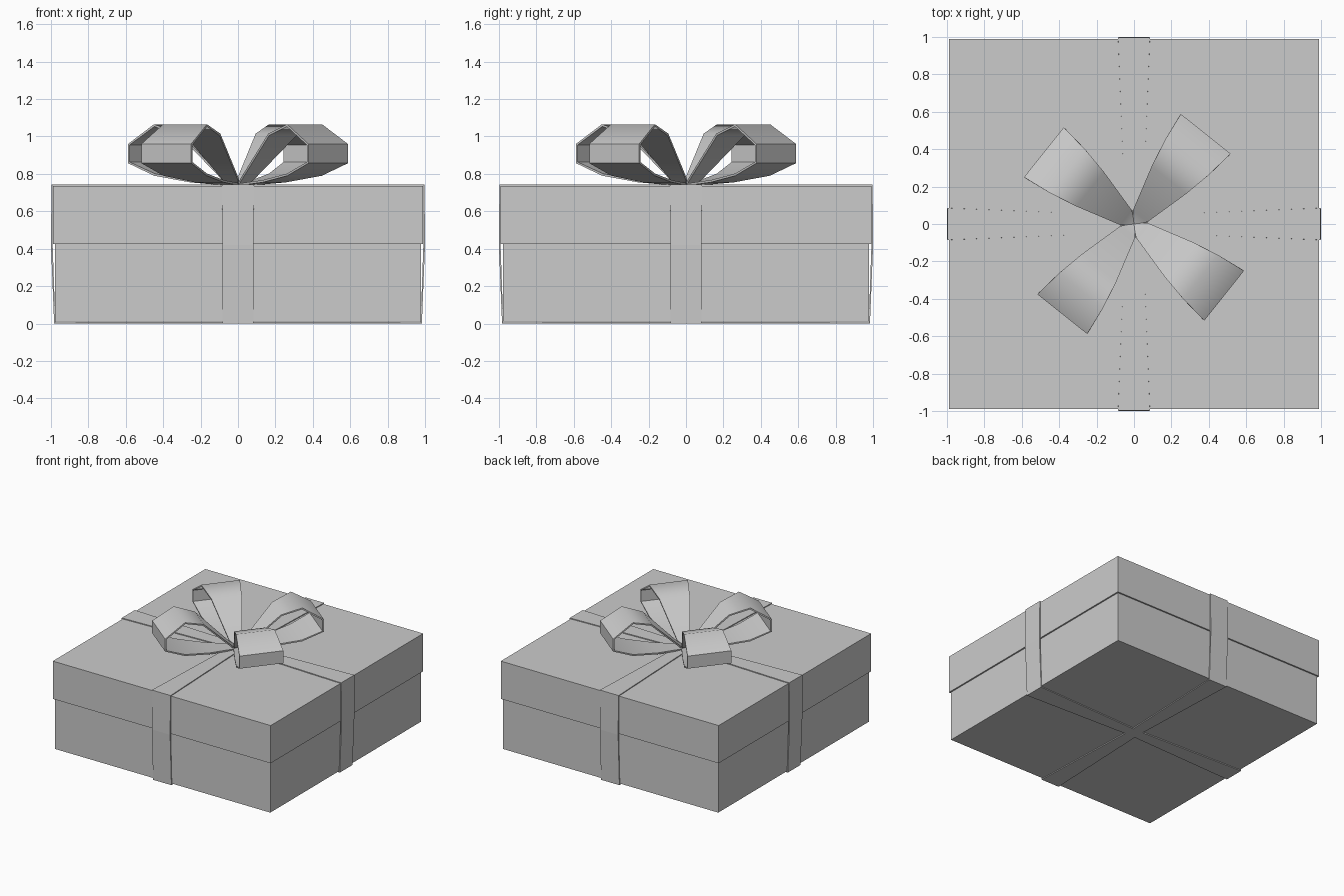
import bpy, bmesh
from math import cos, sin, radians

if "Cube" in bpy.data.objects:
    bpy.data.objects.remove(bpy.data.objects["Cube"])


def box(name, half, z0, z1):
    bm = bmesh.new()
    bmesh.ops.create_cube(bm, size=1)
    for v in bm.verts:
        v.co = (v.co.x * 2 * half, v.co.y * 2 * half, z1 if v.co.z > 0 else z0)
    me = bpy.data.meshes.new(name)
    bm.to_mesh(me)
    bm.free()
    ob = bpy.data.objects.new(name, me)
    bpy.context.collection.objects.link(ob)
    return ob


def strip(name, path, angle, thickness, smooth):
    """Closed ribbon: path of (distance, height, half width), turned about z."""
    a = radians(angle)
    verts, faces, n = [], [], len(path)
    for r, z, w in path:
        for s in (-w, w):
            verts.append((r * cos(a) - s * sin(a), r * sin(a) + s * cos(a), z))
    for i in range(n):
        j = (i + 1) % n
        faces.append((2 * i, 2 * i + 1, 2 * j + 1, 2 * j))
    me = bpy.data.meshes.new(name)
    me.from_pydata(verts, [], faces)
    ob = bpy.data.objects.new(name, me)
    bpy.context.collection.objects.link(ob)
    mod = ob.modifiers.new("thickness", 'SOLIDIFY')
    mod.thickness = thickness
    mod.offset = -1
    bpy.ops.object.select_all(action='DESELECT')
    ob.select_set(True)
    bpy.context.view_layer.objects.active = ob
    bpy.ops.object.modifier_apply(modifier=mod.name)
    if smooth:
        bpy.ops.object.shade_smooth_by_angle(angle=radians(55))
    return ob


# Box and overhanging lid
box("box_base", 0.978, 0.012, 0.45)
box("box_lid", 0.99, 0.425, 0.735)

# Two wrapping ribbons, narrowing toward the crossing
right = [(0, 0, 0.045), (0.983, 0, 0.083), (1.0, 0.42, 0.083), (0.997, 0.742, 0.085)]
wrap = right + [(0, 0.742, 0.045)] + [(-r, z, w) for r, z, w in reversed(right[1:])]
strip("ribbon_across", wrap, 0, 0.009, False)
strip("ribbon_along", wrap, 90, 0.009, False)

# Four bow loops
loop = [(0.0, 0.736, 0.004), (0.054, 0.738, 0.05), (0.25, 0.755, 0.10),
        (0.455, 0.79, 0.148), (0.616, 0.857, 0.17), (0.616, 0.96, 0.17),
        (0.455, 1.065, 0.15), (0.30, 1.015, 0.118), (0.054, 0.772, 0.05),
        (0.0, 0.745, 0.004)]
for i in range(4):
    strip(f"bow_loop_{i + 1}", loop, 51.5 + 90 * i, 0.012, True)
